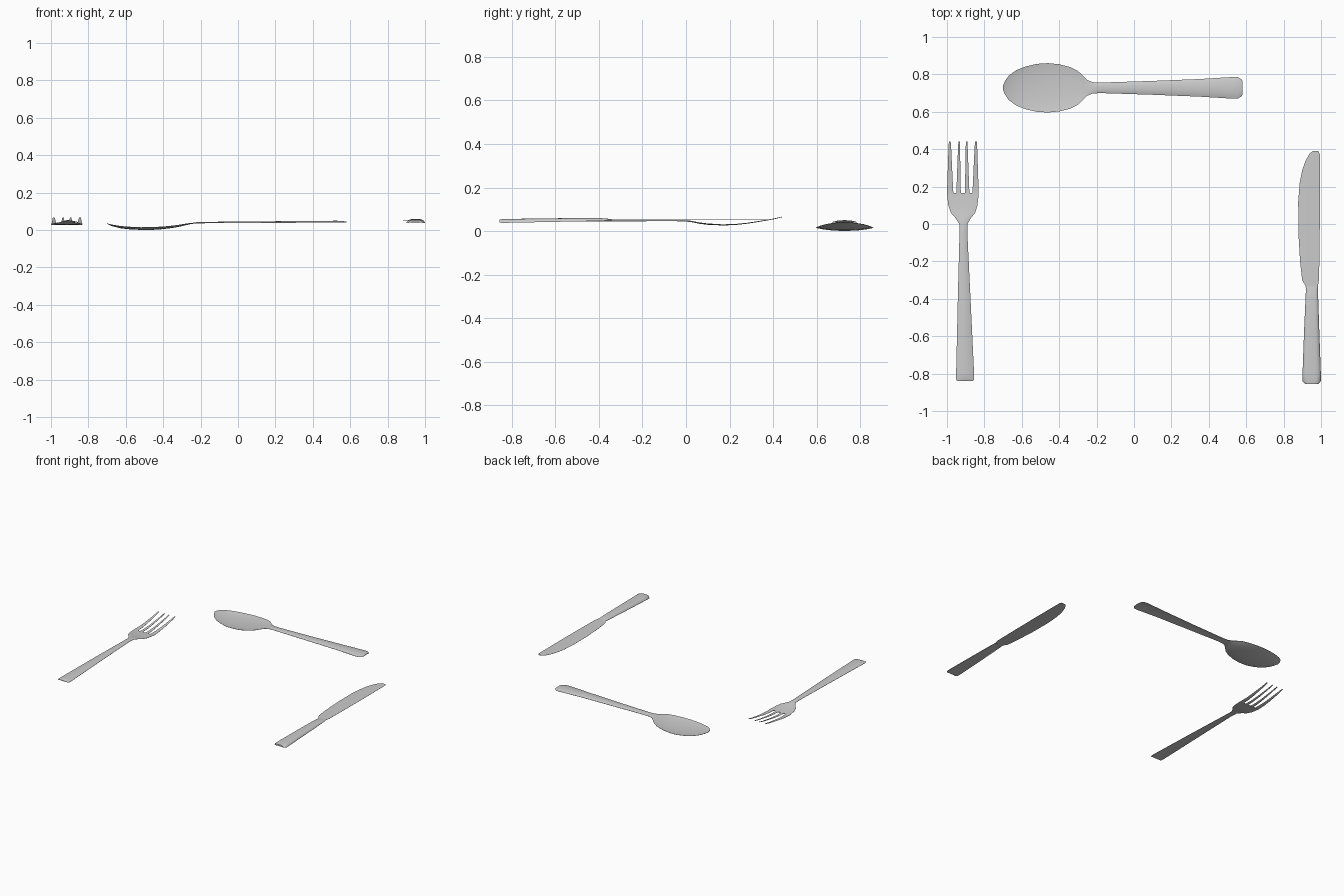
import bpy, bmesh, math

STEPS = 10  # facets across each section


def loft(bm, stations, power, along_x=False):
    """Skin sections (t, centre, half_width, edge_z, centre_z, thickness)."""
    rings = []
    for t, c, hw, ze, zc, th in stations:
        us = [math.sin(math.pi / 2 * (2 * i / STEPS - 1)) for i in range(STEPS + 1)]
        top, bottom = [], []
        for u in us:
            k = abs(u) ** power
            z = zc + (ze - zc) * k
            s = c + hw * u
            for side, h in ((top, z), (bottom, z - th * (1 - 0.75 * k))):
                side.append(bm.verts.new((t, s, h) if along_x else (s, t, h)))
        rings.append(top + bottom[::-1])
    n = len(rings[0])
    for a, b in zip(rings, rings[1:]):
        for i in range(n):
            j = (i + 1) % n
            bm.faces.new((a[i], a[j], b[j], b[i]))
    bm.faces.new(rings[0])
    bm.faces.new(rings[-1][::-1])


def finish(name, bm):
    bmesh.ops.recalc_face_normals(bm, faces=bm.faces)
    mesh = bpy.data.meshes.new(name)
    bm.to_mesh(mesh)
    bm.free()
    ob = bpy.data.objects.new(name, mesh)
    bpy.context.collection.objects.link(ob)
    bpy.ops.object.select_all(action='DESELECT')
    ob.select_set(True)
    bpy.context.view_layer.objects.active = ob
    bpy.ops.object.shade_smooth_by_angle(angle=math.radians(35))


# Spoon: shallow bowl flowing into a crowned handle
bm = bmesh.new()
spoon = [(-0.70, .012, .036, .036, .003), (-0.69, .036, .033, .032, .004),
         (-0.67, .065, .029, .025, .005), (-0.63, .094, .022, .015, .005),
         (-0.58, .114, .018, .009, .005), (-0.52, .128, .015, .006, .005),
         (-0.46, .132, .016, .006, .005), (-0.40, .126, .019, .010, .005),
         (-0.34, .111, .025, .018, .005), (-0.30, .090, .031, .026, .005),
         (-0.27, .062, .036, .033, .005), (-0.25, .042, .038, .038, .005),
         (-0.22, .030, .038, .042, .006), (-0.18, .028, .038, .044, .006),
         (0.10, .037, .039, .046, .006), (0.35, .047, .041, .049, .006),
         (0.53, .058, .041, .050, .006), (0.555, .058, .041, .049, .006),
         (0.575, .045, .041, .046, .005), (0.58, .036, .041, .045, .004)]
loft(bm, [(t, .728, *rest) for t, *rest in spoon], 2.4, along_x=True)
finish("spoon", bm)

# Fork: handle and head
bm = bmesh.new()
fork = [(-0.84, -.903, .042, .043, .046, .004), (-0.83, -.903, .048, .043, .050, .006),
        (-0.80, -.903, .048, .043, .051, .006), (-0.40, -.908, .034, .046, .053, .006),
        (-0.05, -.912, .021, .047, .053, .006), (0.0, -.912, .022, .045, .051, .006),
        (0.03, -.913, .040, .042, .046, .006), (0.06, -.914, .065, .038, .040, .006),
        (0.10, -.915, .078, .034, .035, .006), (0.165, -.915, .085, .031, .031, .005)]
loft(bm, fork, 2)
# Four upswept tines, mirrored about the head centre
curve = [(0.165, 0, .031), (0.22, .2, .032), (0.28, .4, .038),
         (0.34, .6, .047), (0.40, .8, .057), (0.44, 1, .066)]
for side in (-1, 1):
    for base, tip, w0, w1 in ((.068, .070, .017, .005), (.023, .020, .012, .004)):
        loft(bm, [(y, -.915 + side * (base + (tip - base) * f),
                   w0 + (w1 - w0) * f, z, z, .005 - .002 * f)
                  for y, f, z in curve], 2)
finish("fork", bm)

# Knife handle: solid bar with bevelled long edges
bm = bmesh.new()
handle = [(-0.855, .950, .036, .042, .053, .011), (-0.84, .950, .049, .041, .055, .014),
          (-0.80, .950, .049, .042, .056, .014), (-0.58, .950, .041, .046, .059, .013),
          (-0.40, .951, .034, .049, .060, .011), (-0.35, .951, .032, .050, .056, .006),
          (-0.335, .951, .033, .051, .053, .003)]
loft(bm, handle, 6)
finish("knife_handle", bm)

# Knife blade: thin, straight spine and curved cutting edge
bm = bmesh.new()
blade = [(-0.335, .920, .982), (-0.30, .899, .989), (-0.20, .888, .991),
         (-0.05, .879, .993), (0.12, .878, .994), (0.22, .886, .994),
         (0.29, .900, .994), (0.34, .918, .994), (0.375, .938, .993), (0.39, .955, .986)]
loft(bm, [(y, (a + b) / 2, (b - a) / 2, .0525, .053, .003) for y, a, b in blade], 2)
finish("knife_blade", bm)
